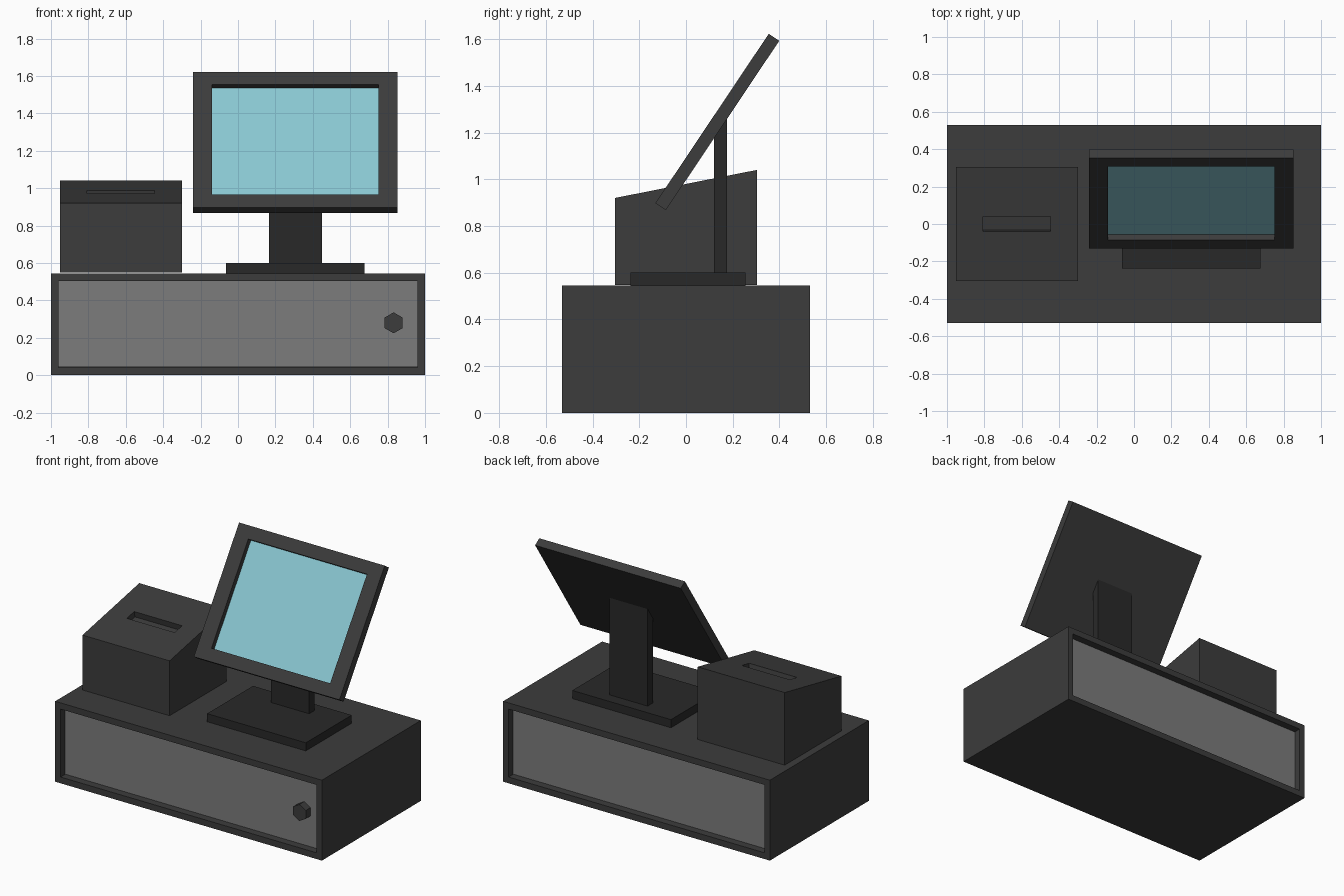
import bpy, bmesh, math
from mathutils import Vector, Matrix

if "Cube" in bpy.data.objects:
    bpy.data.objects.remove(bpy.data.objects["Cube"])


def material(name, rgb):
    m = bpy.data.materials.new(name)
    m.diffuse_color = (*rgb, 1)
    m.use_nodes = True
    m.node_tree.nodes["Principled BSDF"].inputs["Base Color"].default_value = m.diffuse_color
    return m


DARK = material("dark_grey", (0.045, 0.045, 0.045))
BLACK = material("near_black", (0.022, 0.022, 0.022))
PANEL = material("panel_grey", (0.2, 0.2, 0.2))
GLASS = material("screen_blue", (0.25, 0.57, 0.64))


def finish(bm, name, mat, matrix=None):
    mesh = bpy.data.meshes.new(name)
    bm.to_mesh(mesh)
    bm.free()
    mesh.materials.append(mat)
    ob = bpy.data.objects.new(name, mesh)
    bpy.context.collection.objects.link(ob)
    if matrix:
        ob.matrix_world = matrix
    return ob


def box(x, y, z, back_rise=0):
    """Box from (min, max) ranges; back_rise lifts the top back edge."""
    bm = bmesh.new()
    bmesh.ops.create_cube(bm, size=1)
    for v in bm.verts:
        rise = back_rise if v.co.z > 0 and v.co.y > 0 else 0
        v.co = [r[1] if c > 0 else r[0] for c, r in zip(v.co, (x, y, z))]
        v.co.z += rise
    bm.normal_update()
    return bm


def recess(bm, direction, scale, depth):
    """Sink a scaled copy of the face that points most along direction."""
    face = max(bm.faces, key=lambda f: f.normal.dot(Vector(direction)))
    mid = face.calc_center_median()
    targets = [mid + (v.co - mid) * Vector(scale) for v in face.verts]
    bmesh.ops.inset_individual(bm, faces=[face], thickness=0.01)
    for v in face.verts:
        v.co = min(targets, key=lambda t: (t - mid).normalized().angle(v.co - mid))
    bm.normal_update()
    normal = face.normal.copy()
    sunk = bmesh.ops.extrude_discrete_faces(bm, faces=[face])["faces"][0]
    bmesh.ops.translate(bm, verts=sunk.verts[:], vec=-normal * depth)
    bm.normal_update()


# Cash drawer case, open-framed at front and back
case = box((-1, 1), (-0.53, 0.53), (0, 0.545))
for s in (-1, 1):
    recess(case, (0, s, 0), (0.96, 1, 0.845), 0.06)
finish(case, "drawer_case", DARK)
for name, s in (("drawer_front", -1), ("drawer_back_panel", 1)):
    finish(box((-0.96, 0.96), sorted((s * 0.48, s * 0.47)), (0.043, 0.503)), name, PANEL)

# Hexagonal lock on the drawer front
lock = bmesh.new()
bmesh.ops.create_cone(lock, cap_ends=True, segments=6, radius1=0.056, radius2=0.056, depth=0.055)
finish(lock, "drawer_lock", DARK,
       Matrix.Translation((0.832, -0.503, 0.28)) @ Matrix.Rotation(math.pi / 2, 4, "X"))

# Receipt printer with sloping top and paper slot
printer = box((-0.953, -0.3), (-0.304, 0.304), (0.548, 0.92), back_rise=0.12)
recess(printer, (0, 0, 1), (0.55, 0.13, 0.13), 0.04)
finish(printer, "receipt_printer", DARK)

# Monitor stand
finish(box((-0.065, 0.675), (-0.238, 0.254), (0.543, 0.6)), "stand_base", BLACK)
finish(box((0.165, 0.45), (0.12, 0.175), (0.6, 1.18), back_rise=0.08), "stand_post", BLACK)

# Tilted monitor with recessed screen
tilt = Matrix.Translation((0.306, 0.134, 1.245)) @ Matrix.Rotation(math.radians(-33.8), 4, "X")
monitor = box((-0.546, 0.546), (-0.027, 0.027), (-0.436, 0.436))
recess(monitor, (0, -1, 0), (0.815, 1, 0.813), 0.042)
finish(monitor, "monitor_frame", DARK, tilt)
finish(box((-0.445, 0.445), (0.007, 0.015), (-0.354, 0.354)), "screen", GLASS, tilt)
